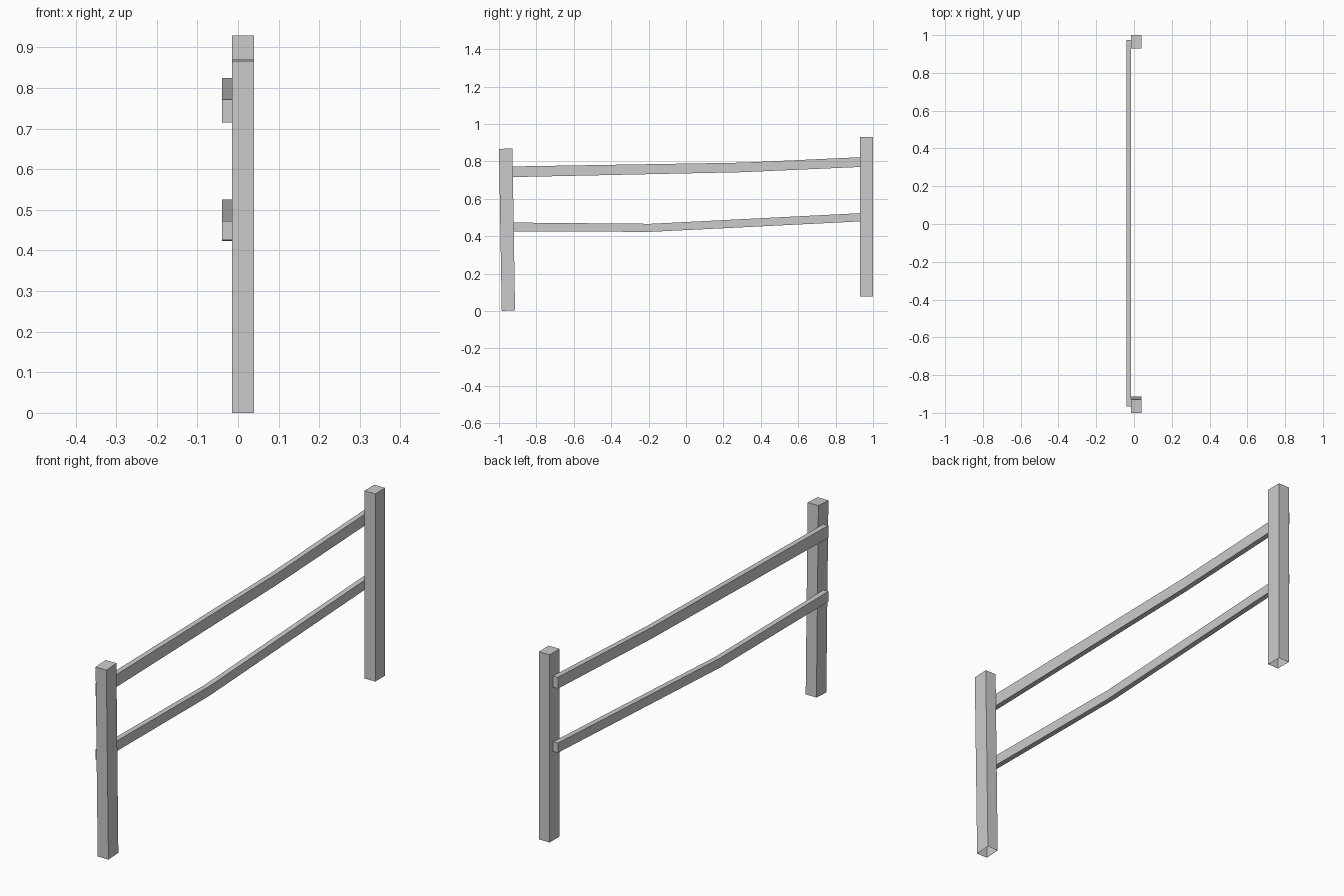
import bpy
import bmesh

if "Cube" in bpy.data.objects:
    bpy.data.objects.remove(bpy.data.objects["Cube"])


def side_extrusion(name, profile, x0, x1, open_edge=None):
    """Extrude a (y, z) outline from x0 to x1; open_edge leaves one side wall off."""
    bm = bmesh.new()
    a = [bm.verts.new((x0, y, z)) for y, z in profile]
    b = [bm.verts.new((x1, y, z)) for y, z in profile]
    n = len(profile)
    bm.faces.new(a[::-1])
    bm.faces.new(b)
    for i in range(n):
        if i != open_edge:
            j = (i + 1) % n
            bm.faces.new((a[i], a[j], b[j], b[i]))
    bmesh.ops.recalc_face_normals(bm, faces=bm.faces)
    mesh = bpy.data.meshes.new(name)
    bm.to_mesh(mesh)
    bm.free()
    obj = bpy.data.objects.new(name, mesh)
    bpy.context.collection.objects.link(obj)
    return obj


# Posts: outline starts with the bottom edge, which is left open
POST_X = (-0.015, 0.039)
posts = {
    "leaning_post": [(-0.985, 0.0), (-0.914, 0.004), (-0.928, 0.870), (-1.0, 0.866)],
    "upright_post": [(0.929, 0.077), (1.0, 0.077), (1.0, 0.929), (0.929, 0.929)],
}
for name, outline in posts.items():
    side_extrusion(name, outline, *POST_X, open_edge=0)

# Rails: stations of (y, bottom z, top z), each rail sagging at one bend
RAIL_X = (-0.039, -0.015)
rails = {
    "upper_rail": [(-0.965, 0.715, 0.772), (0.30, 0.742, 0.793), (0.975, 0.772, 0.824)],
    "lower_rail": [(-0.965, 0.426, 0.473), (-0.19, 0.423, 0.466), (0.975, 0.481, 0.525)],
}
for name, stations in rails.items():
    bottom = [(y, lo) for y, lo, hi in stations]
    top = [(y, hi) for y, lo, hi in reversed(stations)]
    side_extrusion(name, bottom + top, *RAIL_X)
